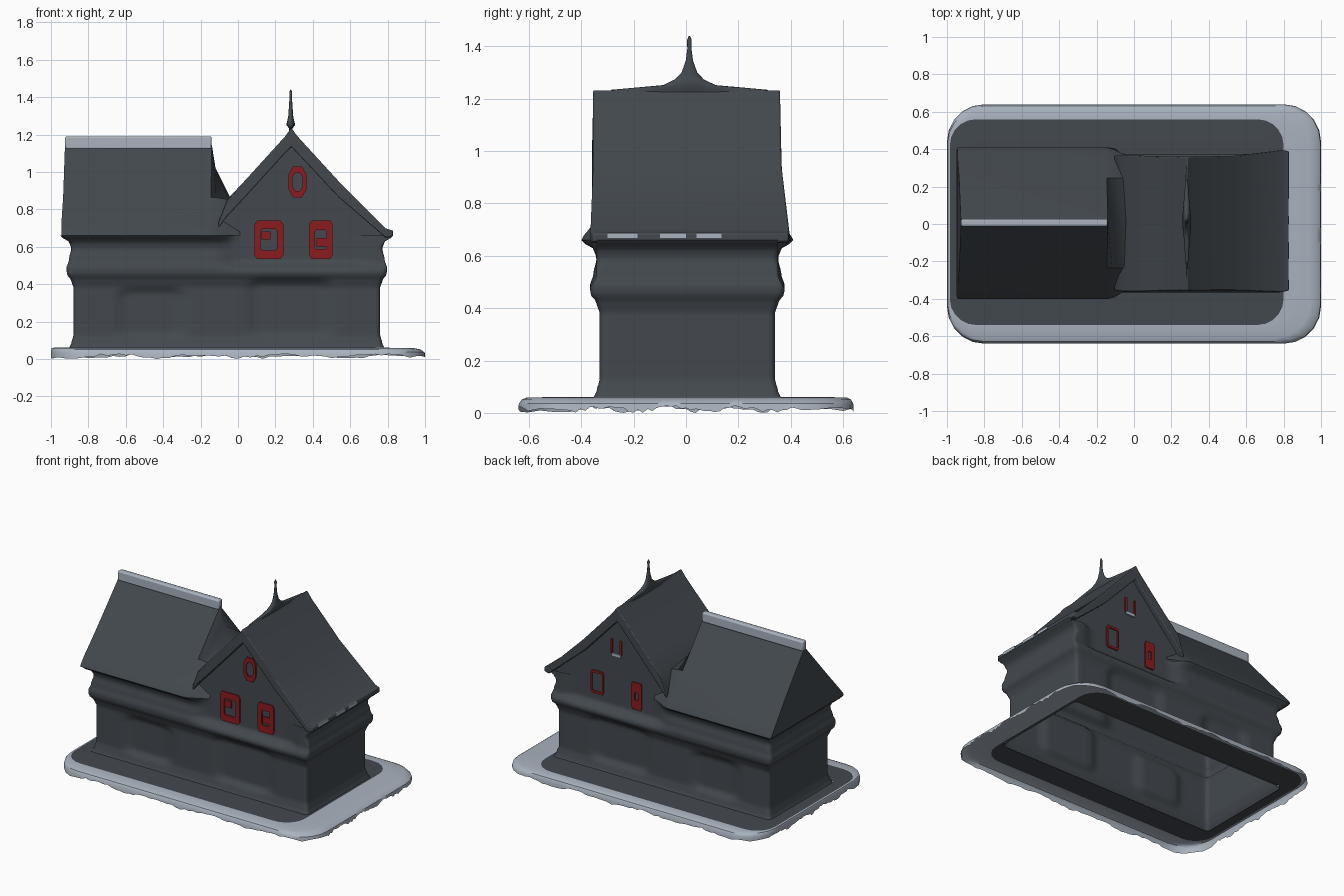
import bpy, bmesh, math, random

if "Cube" in bpy.data.objects:
    bpy.data.objects.remove(bpy.data.objects["Cube"])

random.seed(4)
YC = 0.005          # middle of the house in y
GABLE = 0.323       # distance of the recessed gable walls from the middle


def material(name, rgb):
    m = bpy.data.materials.new(name)
    m.diffuse_color = (*rgb, 1)
    m.use_nodes = True
    m.node_tree.nodes["Principled BSDF"].inputs["Base Color"].default_value = m.diffuse_color
    return m


SLATE = material("dark slate", (0.056, 0.066, 0.077))
PALE = material("pale grey", (0.40, 0.45, 0.52))
RED = material("dark red", (0.26, 0.012, 0.013))


def build(name, verts, faces, mats, rule=None, fix=False, angle=35):
    me = bpy.data.meshes.new(name)
    me.from_pydata(verts, [], faces)
    for m in mats:
        me.materials.append(m)
    if rule:
        for p in me.polygons:
            p.material_index = rule(p.index)
    if fix:
        bm = bmesh.new()
        bm.from_mesh(me)
        bmesh.ops.recalc_face_normals(bm, faces=bm.faces)
        bm.to_mesh(me)
        bm.free()
    ob = bpy.data.objects.new(name, me)
    bpy.context.collection.objects.link(ob)
    bpy.ops.object.select_all(action='DESELECT')
    ob.select_set(True)
    bpy.context.view_layer.objects.active = ob
    bpy.ops.object.shade_smooth_by_angle(angle=math.radians(angle))
    return ob


def loft(rings, closed=True):
    n = len(rings[0])
    verts = [v for r in rings for v in r]
    faces = []
    for k in range(len(rings) - 1):
        for i in range(n if closed else n - 1):
            j = (i + 1) % n
            faces.append((k * n + i, k * n + j, (k + 1) * n + j, (k + 1) * n + i))
    return verts, faces


def rounded_rect(cx, cy, hx, hy, r, ns=48, nc=5):
    """Counter-clockwise outline, same point count for any size."""
    pts, arcs = [], []
    for q, (sx, sy) in enumerate([(1, 1), (-1, 1), (-1, -1), (1, -1)]):
        arcs.append([(cx + sx * (hx - r) + r * math.cos((q + i / nc) * math.pi / 2),
                      cy + sy * (hy - r) + r * math.sin((q + i / nc) * math.pi / 2))
                     for i in range(nc + 1)])
    for q in range(4):
        a, b = arcs[q][-1], arcs[(q + 1) % 4][0]
        pts += arcs[q]
        pts += [(a[0] + (b[0] - a[0]) * i / ns, a[1] + (b[1] - a[1]) * i / ns) for i in range(1, ns)]
    return pts


def smooth(t):
    t = max(0, min(1, t))
    return t * t * (3 - 2 * t)


# Base: pale ragged rim around a dark yard, open under the house
outer = rounded_rect(0, 0, 1, 0.64, 0.2)
yard = rounded_rect(-0.0925, 0.01, 0.8925, 0.55, 0.14)
foot = rounded_rect(-0.06, YC, 0.845, 0.36, 0.03)
ragged = [0.018 + 0.008 * math.sin(i * 0.45) + random.uniform(-0.008, 0.006) for i in range(len(outer))]
low = min(ragged)
rings = [[(x, y, h - low) for (x, y), h in zip(outer, ragged)]]
for t, z in [(0.02, 0.036), (0.12, 0.051), (0.3, 0.058), (1, 0.06)]:
    rings.append([(a[0] + (b[0] - a[0]) * t, a[1] + (b[1] - a[1]) * t, z) for a, b in zip(outer, yard)])
rings.append([(x, y, 0.061) for x, y in foot])
v, f = loft(rings)
rim_faces = 4 * len(outer)
build("base", v, f, [PALE, SLATE], lambda i: 0 if i < rim_faces else 1)

# Walls: outline lofted up a bulging profile (height, outward offset)
PROFILE = [(0.05, 0.028), (0.08, 0.012), (0.13, 0), (0.38, 0), (0.42, 0.012), (0.455, 0.035),
           (0.485, 0.037), (0.53, 0.024), (0.59, 0.012), (0.625, 0.022), (0.645, 0.055), (0.66, 0.07)]
ARCHES = [(-0.465, 0.245, 0.195, 0.15), (0.275, 0.27, 0.235, 0.175)]   # cx, cz, half sizes


def offset_at(z):
    for (z0, a), (z1, b) in zip(PROFILE, PROFILE[1:]):
        if z <= z1 + 1e-6:
            return a + (b - a) * smooth((z - z0) / (z1 - z0))
    return PROFILE[-1][1]


def arch_depth(x, z):
    d = 0
    for cx, cz, hx, hz in ARCHES:
        r = 0.08
        qx, qz = abs(x - cx) - hx + r, abs(z - cz) - hz + r
        dist = math.hypot(max(qx, 0), max(qz, 0)) + min(max(qx, qz), 0) - r
        d = max(d, 0.022 * smooth(-dist / 0.05))
    return d


rings = []
LEVELS = 40
for k in range(LEVELS + 1):
    z = 0.05 + 0.61 * k / LEVELS
    o = offset_at(z)
    ring = []
    for x, y in rounded_rect(-0.06, YC, 0.82 + o, 0.335 + o, 0.025):
        dy = y - YC
        if z > 0.47:      # walls step back to the right-hand gables
            w = smooth((x + 0.12) / 0.12) * smooth((z - 0.47) / 0.06)
            target = -0.012 + 0.024 * smooth((x - 0.62) / 0.1)
            limit = 0.335 + o + (min(o, target) - o) * w
            dy = math.copysign(min(abs(dy), limit), dy)
        if abs(dy) > 0.3 and abs(x + 0.06) < 0.78:
            dy -= math.copysign(arch_depth(x, z), dy)
        ring.append((x, YC + dy, z))
    rings.append(ring)
build("walls", *loft(rings), [SLATE], angle=60)

# Left roof: ridge along x, dropping into the valley on its right end
# (x low, x top, ridge height, shoulder height, half width)
rings = []
for xb, xt, ridge, mid, e in [(-0.945, -0.925, 1.145, 0.863, 0.405), (-0.15, -0.14, 1.145, 0.863, 0.405),
                              (-0.11, -0.12, 1.02, 0.863, 0.395), (-0.05, -0.045, 0.87, 0.85, 0.365),
                              (0.01, 0.01, 0.85, 0.80, 0.335)]:
    side = [(xb, e, 0.66), (xb, e - 0.01, 0.678), (xb, e - 0.04, 0.715), ((xb + xt) / 2, 0.24, mid),
            (xt, 0, ridge)]
    rings.append([(x, YC + y, z) for x, y, z in side] +
                 [(x, YC - y, z) for x, y, z in side[-2::-1]])
v, f = loft(rings, False)
f.append(tuple(range(len(rings[0]) - 1, -1, -1)))      # left gable end
build("left_roof", v, f, [SLATE])

# Right roof: ridge along y, thick overhanging edge (x, z, thickness, y front, y back)
STATIONS = [(-0.105, 0.73, 0.03, -0.355, 0.365), (-0.06, 0.85, 0.09, -0.36, 0.37),
            (0.05, 0.968, 0.09, -0.36, 0.365),
            (0.25, 1.188, 0.09, -0.355, 0.36), (0.285, 1.235, 0.1, -0.355, 0.36),
            (0.32, 1.188, 0.09, -0.355, 0.36), (0.54, 0.948, 0.085, -0.355, 0.365),
            (0.79, 0.698, 0.05, -0.365, 0.395), (0.828, 0.686, 0.032, -0.355, 0.39)]
rings = [[(x, a, z - t), (x, b, z - t), (x, b, z), (x, a, z)] for x, z, t, a, b in STATIONS]
v, f = loft(rings)
n = len(v)
f += [(0, 1, 2, 3), (n - 4, n - 3, n - 2, n - 1)]
roof = build("right_roof", v, f, [SLATE], fix=True)
bev = roof.modifiers.new("soft_edges", 'BEVEL')
bev.width, bev.segments = 0.006, 2

# Gable walls under the right roof
OUTLINE = [(-0.1, 0.6), (0.77, 0.6), (0.78, 0.665), (0.285, 1.16), (-0.1, 0.75)]
for name, s in [("front_gable", -1), ("back_gable", 1)]:
    v = [(x, YC + s * GABLE, z) for x, z in OUTLINE]
    build(name, v, [(0, 1, 2, 3, 4) if s < 0 else (4, 3, 2, 1, 0)], [SLATE])

# Spire: flattened lathe rising out of the ridge (x radius, y radius, z)
rings = []
for rx, ry, z in [(0.01, 0.3, 1.2), (0.01, 0.3, 1.234), (0.024, 0.1, 1.252), (0.018, 0.055, 1.274),
                  (0.013, 0.03, 1.3), (0.01, 0.014, 1.345), (0.007, 0.008, 1.39),
                  (0.008, 0.009, 1.425), (0.002, 0.002, 1.44)]:
    rings.append([(0.282 + rx * math.cos(i * math.pi / 8), 0.013 + ry * math.sin(i * math.pi / 8), z)
                  for i in range(16)])
v, f = loft(rings)
f.append(tuple(range(len(v) - 16, len(v))))
build("spire", v, f, [SLATE], angle=60)


def box(name, loc, size, mat):
    c = [(x, y, z) for x in (-.5, .5) for y in (-.5, .5) for z in (-.5, .5)]
    v = [tuple(a * b for a, b in zip(p, size)) for p in c]
    f = [(0, 1, 3, 2), (4, 6, 7, 5), (0, 4, 5, 1), (2, 3, 7, 6), (0, 2, 6, 4), (1, 5, 7, 3)]
    ob = build(name, v, f, [mat], fix=True)
    ob.location = loc
    return ob


# Pale ridge cap and worn patches on the right eave edge
cap = box("ridge_cap", (-0.533, YC + 0.002, 1.155), (0.785, 0.042, 0.07), PALE)
bev = cap.modifiers.new("soft_edges", 'BEVEL')
bev.width, bev.segments = 0.01, 2
for i, (y0, y1) in enumerate([(-0.3, -0.185), (-0.1, 0.0), (0.04, 0.135)]):
    box(f"eave_patch_{i + 1}", (0.827, (y0 + y1) / 2, 0.678), (0.006, y1 - y0, 0.02), PALE)


def window_frame(name, cx, cz, w, h, cut, hole, side):
    """Flat ring with clipped corners on the front (-1) or back (1) gable."""
    base = [(1, 1 - cut), (1 - cut, 1), (cut - 1, 1), (-1, 1 - cut),
            (-1, cut - 1), (cut - 1, -1), (1 - cut, -1), (1, cut - 1)]
    rings = []
    for k, d in [(1, 0.0005), (1, 0.009), (hole, 0.009), (hole, 0.0005), (1, 0.0005)]:
        rings.append([(cx + x * k * w / 2, YC + side * (GABLE + d), cz + z * k * h / 2) for x, z in base])
    v, f = loft(rings)
    build(name, v, f, [RED], fix=True, angle=20)


# Red windows
window_frame("front_left_window", 0.165, 0.638, 0.155, 0.205, 0.2, 0.56, -1)
window_frame("front_right_window", 0.443, 0.638, 0.125, 0.205, 0.2, 0.5, -1)
window_frame("front_top_window", 0.318, 0.947, 0.095, 0.165, 0.5, 0.58, -1)
for i, (x, z, w) in enumerate([(0.15, 0.66, 0.05), (0.455, 0.625, 0.07)]):
    box(f"front_pane_bar_{i + 1}", (x, YC - GABLE - 0.0045, z), (w, 0.008, 0.045), RED)
window_frame("back_left_window", 0.455, 0.655, 0.1, 0.16, 0.2, 0.8, 1)
window_frame("back_right_window", 0.15, 0.638, 0.08, 0.19, 0.2, 0.3, 1)
for i, x in enumerate((0.272, 0.345)):
    box(f"back_top_window_post_{i + 1}", (x, YC + GABLE + 0.0045, 0.94), (0.014, 0.008, 0.1), RED)
box("back_top_window_sill", (0.308, YC + GABLE + 0.0045, 0.882), (0.07, 0.008, 0.022), PALE)
